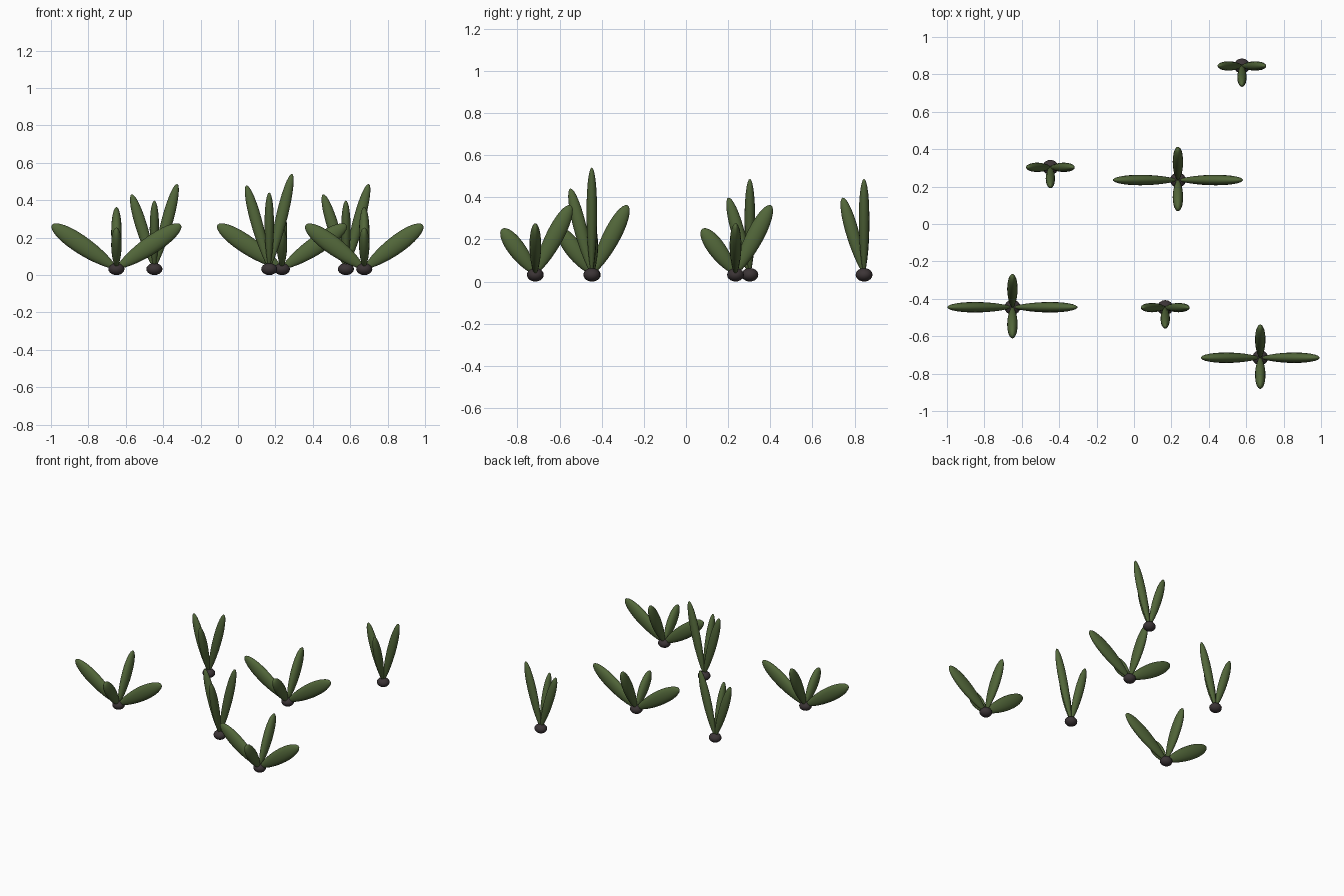
import bpy, bmesh
from mathutils import Vector, Matrix

if "Cube" in bpy.data.objects:
    bpy.data.objects.remove(bpy.data.objects["Cube"])


def material(name, color):
    m = bpy.data.materials.new(name)
    m.diffuse_color = (*color, 1)
    m.use_nodes = True
    m.node_tree.nodes["Principled BSDF"].inputs["Base Color"].default_value = m.diffuse_color
    return m


LEAF = material("leaf_green", (0.085, 0.135, 0.042))
BULB = material("bulb_brown", (0.045, 0.035, 0.037))


def finish(bm, name, mat):
    for f in bm.faces:
        f.smooth = True
    me = bpy.data.meshes.new(name)
    bm.to_mesh(me)
    bm.free()
    me.materials.append(mat)
    ob = bpy.data.objects.new(name, me)
    bpy.context.collection.objects.link(ob)
    return ob


def leaf(name, root, tip, broad, thin):
    """Rounded blade from root to tip, broad in the upright plane it leans in."""
    root, tip = Vector(root), Vector(tip)
    axis = tip - root
    length = axis.length
    axis.normalize()
    side = Vector((0, 0, 1)).cross(axis).normalized()
    up = axis.cross(side)
    bm = bmesh.new()
    bmesh.ops.create_uvsphere(bm, u_segments=16, v_segments=14, radius=1)
    for v in bm.verts:
        # skew the sphere so the blade is slimmer towards the root
        t = max(0, (1 + v.co.z) / 2) ** 0.77
        v.co = root + axis * (t * length) + up * (v.co.x * broad) + side * (v.co.y * thin)
    return finish(bm, name, LEAF)


def bulb(name, x, y):
    bm = bmesh.new()
    mat = Matrix.Translation((x, y, 0.032)) @ Matrix.Diagonal((0.043, 0.04, 0.032, 1))
    bmesh.ops.create_uvsphere(bm, u_segments=16, v_segments=10, radius=1, matrix=mat)
    return finish(bm, name, BULB)


# leaf tips relative to the plant foot: (dx, dy, z, broad half width, thin half width)
SPREADING = [(-0.345, 0, 0.268, 0.049, 0.028), (0.345, 0, 0.268, 0.049, 0.028),
             (0, 0.168, 0.362, 0.042, 0.028), (0, -0.158, 0.25, 0.042, 0.028)]
UPRIGHT = [(-0.122, 0, 0.432, 0.031, 0.025), (0.122, 0, 0.487, 0.031, 0.025),
           (0, -0.102, 0.398, 0.031, 0.025)]

# x, y, leaf set, sideways stretch, height stretch
PLANTS = [(-0.65, -0.445, SPREADING, 1, 1), (0.235, 0.235, SPREADING, 1, 1),
          (0.675, -0.715, SPREADING, 0.91, 1), (-0.447, 0.303, UPRIGHT, 1, 1),
          (0.167, -0.447, UPRIGHT, 1, 1.12), (0.577, 0.845, UPRIGHT, 1, 1)]

ROOT = 0.035
for i, (x, y, tips, sx, sz) in enumerate(PLANTS, 1):
    bulb(f"plant_{i}_bulb", x, y)
    for j, (dx, dy, z, broad, thin) in enumerate(tips, 1):
        leaf(f"plant_{i}_leaf_{j}", (x, y, ROOT),
             (x + dx * sx, y + dy, ROOT + (z - ROOT) * sz), broad, thin)
